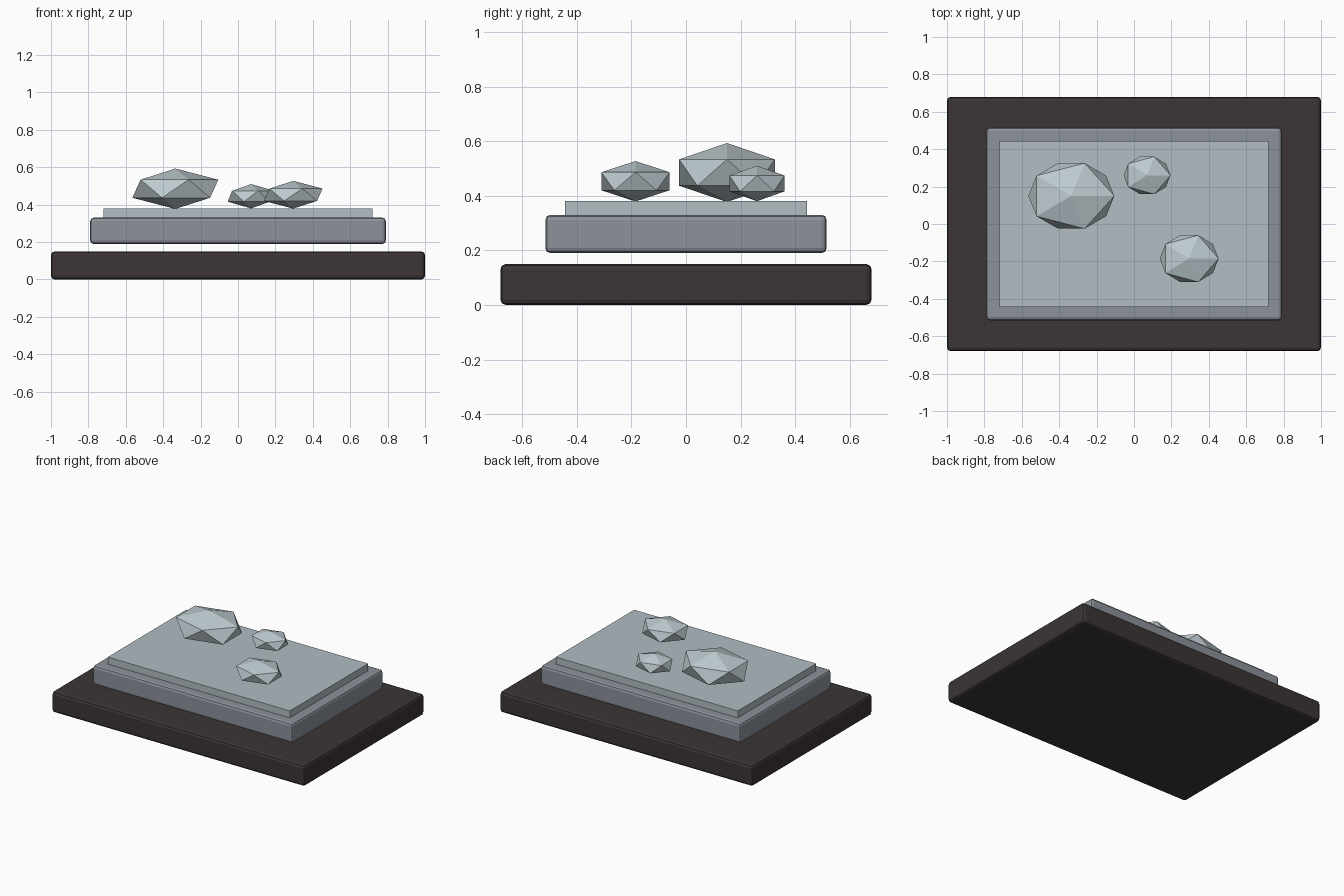
import bpy

if "Cube" in bpy.data.objects:
    bpy.data.objects.remove(bpy.data.objects["Cube"])


def srgb(r, g, b, a=1.0):
    def lin(v):
        v /= 255
        return v / 12.92 if v <= 0.04045 else ((v + 0.055) / 1.055) ** 2.4
    return (lin(r), lin(g), lin(b), a)


def material(name, color):
    m = bpy.data.materials.new(name)
    m.diffuse_color = color
    m.use_nodes = True
    m.node_tree.nodes["Principled BSDF"].inputs["Base Color"].default_value = m.diffuse_color
    return m


DARK = material("dark_brown", srgb(60, 53, 53))
GREY = material("slate_grey", srgb(140, 145, 154, 0.8))
PALE = material("pale_ice", srgb(177, 189, 195, 0.8))
ROCK = material("ice_rock", srgb(190, 203, 208))


def slab(name, sx, sy, z0, z1, mat, bevel=0.0):
    bpy.ops.mesh.primitive_cube_add(size=1, location=(0, 0, (z0 + z1) / 2))
    ob = bpy.context.object
    ob.name = name
    ob.scale = (sx, sy, z1 - z0)
    bpy.ops.object.transform_apply(location=False, rotation=False, scale=True)
    ob.data.materials.append(mat)
    if bevel:
        mod = ob.modifiers.new("bevel", 'BEVEL')
        mod.width = bevel
        mod.segments = 2
    return ob


def rock(name, loc, radii):
    # flattened 20-sided chunk
    bpy.ops.mesh.primitive_ico_sphere_add(subdivisions=1, radius=1, location=loc)
    ob = bpy.context.object
    ob.name = name
    ob.scale = radii
    bpy.ops.object.transform_apply(location=False, rotation=False, scale=True)
    ob.data.materials.append(ROCK)


# stacked slabs; the middle one hovers just above the base
slab("base", 2.0, 1.36, 0.0, 0.15, DARK, 0.02)
slab("middle_slab", 1.58, 1.03, 0.19, 0.33, GREY, 0.018)
slab("top_sheet", 1.44, 0.885, 0.33, 0.38, PALE)

# faceted chunks on top
rock("large_chunk", (-0.335, 0.15, 0.485), (0.257, 0.206, 0.108))
rock("small_chunk", (0.07, 0.26, 0.445), (0.14, 0.118, 0.065))
rock("medium_chunk", (0.295, -0.185, 0.453), (0.176, 0.147, 0.074))
